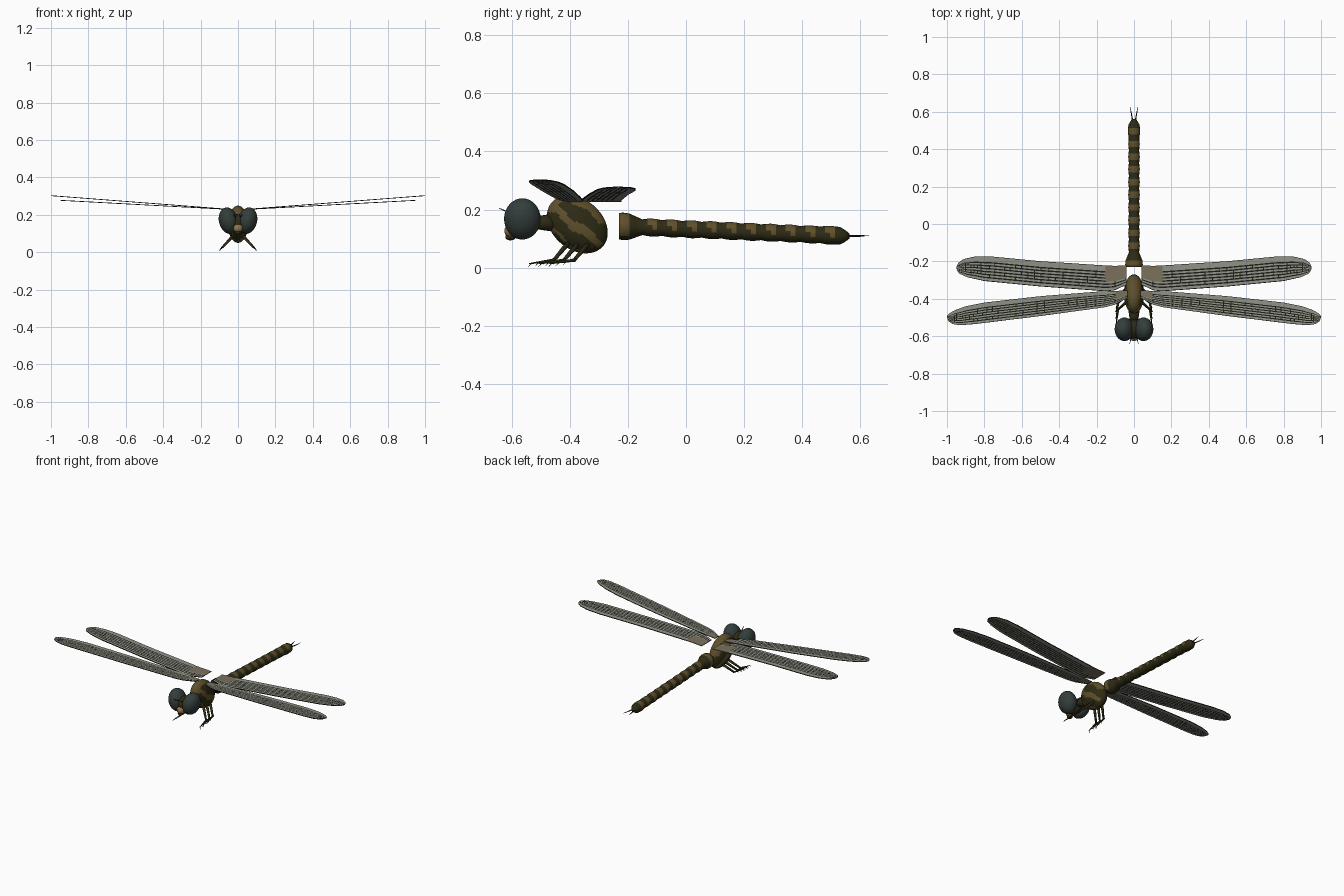
import bpy, bmesh, math, random
from mathutils import Vector, Matrix

if "Cube" in bpy.data.objects:
    bpy.data.objects.remove(bpy.data.objects["Cube"])

random.seed(4)


def material(name, rgb):
    m = bpy.data.materials.new(name)
    m.diffuse_color = (*rgb, 1)
    m.use_nodes = True
    m.node_tree.nodes["Principled BSDF"].inputs["Base Color"].default_value = m.diffuse_color
    return m


DARK = material("dark olive", (0.027, 0.024, 0.007))
BROWN = material("golden brown", (0.115, 0.08, 0.024))
EYE = material("slate eye", (0.033, 0.048, 0.044))
FACE = material("tan face", (0.29, 0.18, 0.065))
VEIN = material("vein black", (0.013, 0.013, 0.008))
WING = material("wing grey", (0.27, 0.29, 0.245))
ROOT = material("wing root brown", (0.2, 0.165, 0.11))


def finish(bm, name, mats, smooth=True, mirror=False):
    me = bpy.data.meshes.new(name)
    bmesh.ops.recalc_face_normals(bm, faces=bm.faces)
    bm.to_mesh(me)
    bm.free()
    for m in mats:
        me.materials.append(m)
    for p in me.polygons:
        p.use_smooth = smooth
    ob = bpy.data.objects.new(name, me)
    bpy.context.collection.objects.link(ob)
    if mirror:
        ob.modifiers.new("mirror", 'MIRROR').use_mirror_merge = False
    return ob


def ellipsoid(name, loc, radii, mat, rx=0, ry=0, mirror=False, seg=32, rule=None):
    bm = bmesh.new()
    bmesh.ops.create_uvsphere(bm, u_segments=seg, v_segments=seg // 2, radius=1)
    mtx = (Matrix.Translation(loc) @ Matrix.Rotation(rx, 4, 'X')
           @ Matrix.Rotation(ry, 4, 'Y') @ Matrix.Diagonal((*radii, 1)))
    bmesh.ops.transform(bm, matrix=mtx, verts=bm.verts)
    mats = [mat]
    if rule:
        mats = [DARK, BROWN]
        for f in bm.faces:
            f.material_index = int(rule(f.calc_center_median()))
    return finish(bm, name, mats, mirror=mirror)


def rod(bm, a, b, r1, r2, seg=8):
    a, b = Vector(a), Vector(b)
    d = b - a
    mtx = Matrix.Translation((a + b) / 2) @ d.to_track_quat('Z', 'Y').to_matrix().to_4x4()
    bmesh.ops.create_cone(bm, cap_ends=True, segments=seg, radius1=r1, radius2=r2,
                          depth=d.length, matrix=mtx)


def lerp(points, x):
    for (x0, y0), (x1, y1) in zip(points, points[1:]):
        if x <= x1:
            return y0 + (y1 - y0) * (x - x0) / (x1 - x0)
    return points[-1][1]


# Thorax with a back stripe and slanting side bands
def thorax_paint(c):
    slant = (c.z - 0.148) + 0.76 * (c.y + 0.38) + 0.008 * math.sin(c.y * 60)
    back = abs(c.x) < 0.03 and c.z > 0.19 and c.y < -0.27
    shoulder = slant > 0.072 and c.z > 0.15
    return back or -0.02 < slant < 0.017 and abs(c.x) > 0.02 or shoulder or -0.09 < slant < -0.075


ellipsoid("thorax", (0, -0.374, 0.149), (0.054, 0.116, 0.086), DARK,
          rx=math.radians(-40), seg=72, rule=thorax_paint)

# Head
ellipsoid("eye", (0.051, -0.563, 0.168), (0.051, 0.063, 0.072), EYE,
          ry=math.radians(14), mirror=True)
ellipsoid("head_core", (0, -0.56, 0.155), (0.045, 0.052, 0.05), DARK)
ellipsoid("face", (0, -0.602, 0.127), (0.026, 0.023, 0.024), FACE, seg=24)
ellipsoid("jaw", (0, -0.604, 0.106), (0.018, 0.018, 0.012), DARK, seg=16)
bm = bmesh.new()
rod(bm, (0, -0.53, 0.155), (0, -0.45, 0.155), 0.02, 0.032, 16)
finish(bm, "neck", [DARK])
bm = bmesh.new()
rod(bm, (0.014, -0.605, 0.188), (0.024, -0.643, 0.205), 0.003, 0.001, 6)
finish(bm, "antenna", [VEIN], mirror=True)

# Abdomen: flared collar followed by ten bulging segments
START, PITCH, COUNT = -0.15, 0.068, 10
rings = [(-0.23, 0.046), (-0.215, 0.047), (-0.195, 0.045), (-0.175, 0.037)]
for i in range(COUNT):
    for t, bulge in ((0, 0), (0.25, 0.0028), (0.5, 0.004), (0.75, 0.0028)):
        rings.append((START + (i + t) * PITCH, 0.027 + bulge + 0.0015 * (i == 9)))
rings += [(0.53, 0.03), (0.548, 0.02), (0.562, 0.009)]
bm = bmesh.new()
SIDES = 24
loops = []
for y, r in rings:
    zc = 0.143 - 0.034 * (y + 0.23) / 0.79
    loops.append([bm.verts.new((r * math.cos(a), y, zc + r * math.sin(a)))
                  for a in (2 * math.pi * k / SIDES for k in range(SIDES))])
for j, (p, q) in enumerate(zip(loops, loops[1:])):
    ymid = (rings[j][0] + rings[j + 1][0]) / 2
    for k in range(SIDES):
        f = bm.faces.new((p[k], p[(k + 1) % SIDES], q[(k + 1) % SIDES], q[k]))
        ang = math.sin(2 * math.pi * (k + 0.5) / SIDES)
        if ymid < -0.2:
            f.material_index = int(ang > -0.7)
        elif START < ymid < 0.53:
            phase = ((ymid - START) / PITCH) % 1
            f.material_index = int(0.25 < phase < 0.75 and ang > 0.2
                                   or 0.5 < phase < 0.75 and ang > -0.3)
bm.faces.new(loops[0])
bm.faces.new(loops[-1])
abdomen = finish(bm, "abdomen", [DARK, BROWN])

# Tail claspers
bm = bmesh.new()
rod(bm, (0.007, 0.55, 0.109), (0.015, 0.595, 0.109), 0.004, 0.003, 6)
rod(bm, (0.015, 0.595, 0.109), (0.022, 0.632, 0.111), 0.003, 0.0006, 6)
finish(bm, "tail_clasper", [VEIN], mirror=True)


# Wings: a grid whose narrow rows and short cross ticks are veins
def wing(name, lead, trail, z0, z1, root_x):
    x0, x1 = lead[0][0], lead[-1][0]
    xs = []
    n = 34
    for i in range(n):
        x = x0 + (x1 - x0) * math.sin(math.pi / 2 * (i / n) ** 0.9)
        xs += [x, x + min(0.005, (x1 - x) * 0.3)]
    xs.append(x1)
    vs = [0, 0.03]
    for c in (0.15, 0.27, 0.39, 0.51, 0.63, 0.75):
        vs += [c - 0.026, c + 0.026]
    vs += [0.98, 1]
    bm = bmesh.new()
    grid = []
    for x in xs:
        a, b = lerp(lead, x), lerp(trail, x)
        z = z0 + (z1 - z0) * (x - x0) / (x1 - x0)
        grid.append([bm.verts.new((x, a + (b - a) * v, z)) for v in vs])
    for i in range(len(xs) - 1):
        for j in range(len(vs) - 1):
            f = bm.faces.new((grid[i][j], grid[i + 1][j], grid[i + 1][j + 1], grid[i][j + 1]))
            vein = j % 2 == 0
            tick = i % 2 == 1 - 1 and 1 < j < len(vs) - 4 and random.random() < 0.45
            if xs[i] < root_x and j > 5:
                f.material_index = 2
            else:
                f.material_index = int(vein or tick)
    ob = finish(bm, name, [WING, VEIN, ROOT], smooth=False, mirror=True)
    s = ob.modifiers.new("thickness", 'SOLIDIFY')
    s.thickness, s.offset = 0.004, 0


wing("fore_wing",
     [(0.035, -0.395), (0.12, -0.44), (0.5, -0.492), (0.85, -0.535), (0.93, -0.541),
      (0.97, -0.535), (0.99, -0.522), (1.0, -0.5)],
     [(0.035, -0.355), (0.2, -0.362), (0.5, -0.386), (0.8, -0.42), (0.9, -0.44),
      (0.96, -0.462), (0.99, -0.48), (1.0, -0.493)],
     0.228, 0.302, 0.075)
wing("hind_wing",
     [(0.04, -0.325), (0.12, -0.362), (0.5, -0.334), (0.8, -0.305), (0.89, -0.285),
      (0.935, -0.265), (0.95, -0.24)],
     [(0.04, -0.222), (0.12, -0.224), (0.5, -0.199), (0.76, -0.174), (0.85, -0.174),
      (0.91, -0.187), (0.94, -0.208), (0.95, -0.23)],
     0.228, 0.277, 0.14)

# Legs: thigh, forward foot and small spines
for i, label in enumerate(("front_leg", "middle_leg", "rear_leg")):
    s = 0.035 * i
    hip = Vector((0.028, -0.405 + s, 0.085))
    ankle = Vector((0.083, -0.455 + s, 0.026))
    toe = Vector((0.096, -0.54 + s, 0.014))
    bm = bmesh.new()
    rod(bm, hip, ankle, 0.009, 0.006)
    rod(bm, ankle + Vector((0, 0.006, 0.001)), toe, 0.006, 0.002)
    for t in (0.3, 0.6, 0.9):
        p = ankle.lerp(toe, t)
        rod(bm, p, p + Vector((0.008, -0.012, -0.012)), 0.002, 0.0005, 5)
    finish(bm, label, [DARK], mirror=True)
